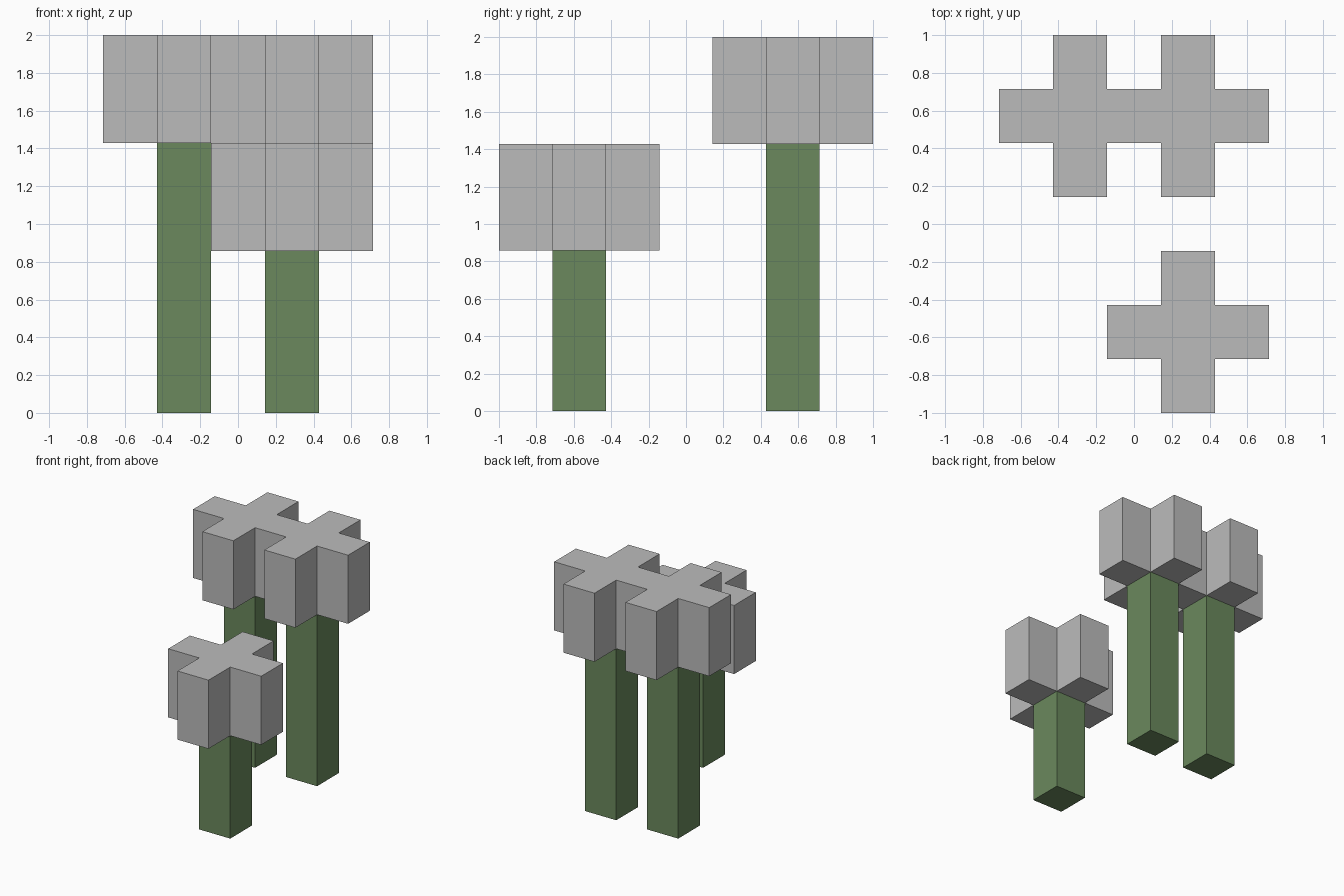
import bpy
import bmesh
from mathutils import Matrix, Vector

cube = bpy.data.objects.get("Cube")
if cube:
    bpy.data.objects.remove(cube, do_unlink=True)

U = 2 / 7  # one block of the model


def make_material(name, colour):
    mat = bpy.data.materials.new(name)
    mat.use_nodes = True
    mat.diffuse_color = colour
    mat.node_tree.nodes["Principled BSDF"].inputs["Base Color"].default_value = colour
    return mat


grey = make_material("petal grey", (0.5, 0.5, 0.5, 1))
green = make_material("stem green", (0.145, 0.25, 0.11, 1))


def add_object(name, bm, mat):
    mesh = bpy.data.meshes.new(name)
    bm.to_mesh(mesh)
    bm.free()
    mesh.materials.append(mat)
    obj = bpy.data.objects.new(name, mesh)
    bpy.context.collection.objects.link(obj)
    return obj


def add_stem(name, x, y, height):
    """Square stem standing on the ground, measured in blocks."""
    bm = bmesh.new()
    place = Matrix.Translation(Vector((x, y, height / 2)) * U)
    size = Matrix.Diagonal((U, U, height * U, 1))
    bmesh.ops.create_cube(bm, size=1, matrix=place @ size)
    add_object(name, bm, green)


def add_heads(name, centres, base):
    """Plus-shaped blossoms, joined where their arms share a block."""
    arms = ((0, 0), (1, 0), (-1, 0), (0, 1), (0, -1))
    cells = {(x + dx, y + dy) for x, y in centres for dx, dy in arms}
    bm = bmesh.new()
    for x, y in sorted(cells):
        corners = ((-.5, -.5), (.5, -.5), (.5, .5), (-.5, .5))
        bm.faces.new([bm.verts.new(((x + a) * U, (y + b) * U, base * U))
                      for a, b in corners])
    # Merge the blocks into one clean outline
    bmesh.ops.remove_doubles(bm, verts=bm.verts[:], dist=0.001)
    bmesh.ops.dissolve_limit(bm, angle_limit=0.02, verts=bm.verts[:], edges=bm.edges[:])
    bm.normal_update()
    head = add_object(name, bm, grey)
    thick = head.modifiers.new("height", "SOLIDIFY")
    thick.thickness = 2 * U
    thick.offset = 1


# Tall pair at the back with joined blossoms
for side, x in (("left", 1), ("right", -1)):
    add_stem("tall_stem_" + side, x, 2, 5)
add_heads("tall_blossoms", [(1, 2), (-1, 2)], 5)

# Short flower at the front
add_stem("short_stem", 1, -2, 3)
add_heads("short_blossom", [(1, -2)], 3)
